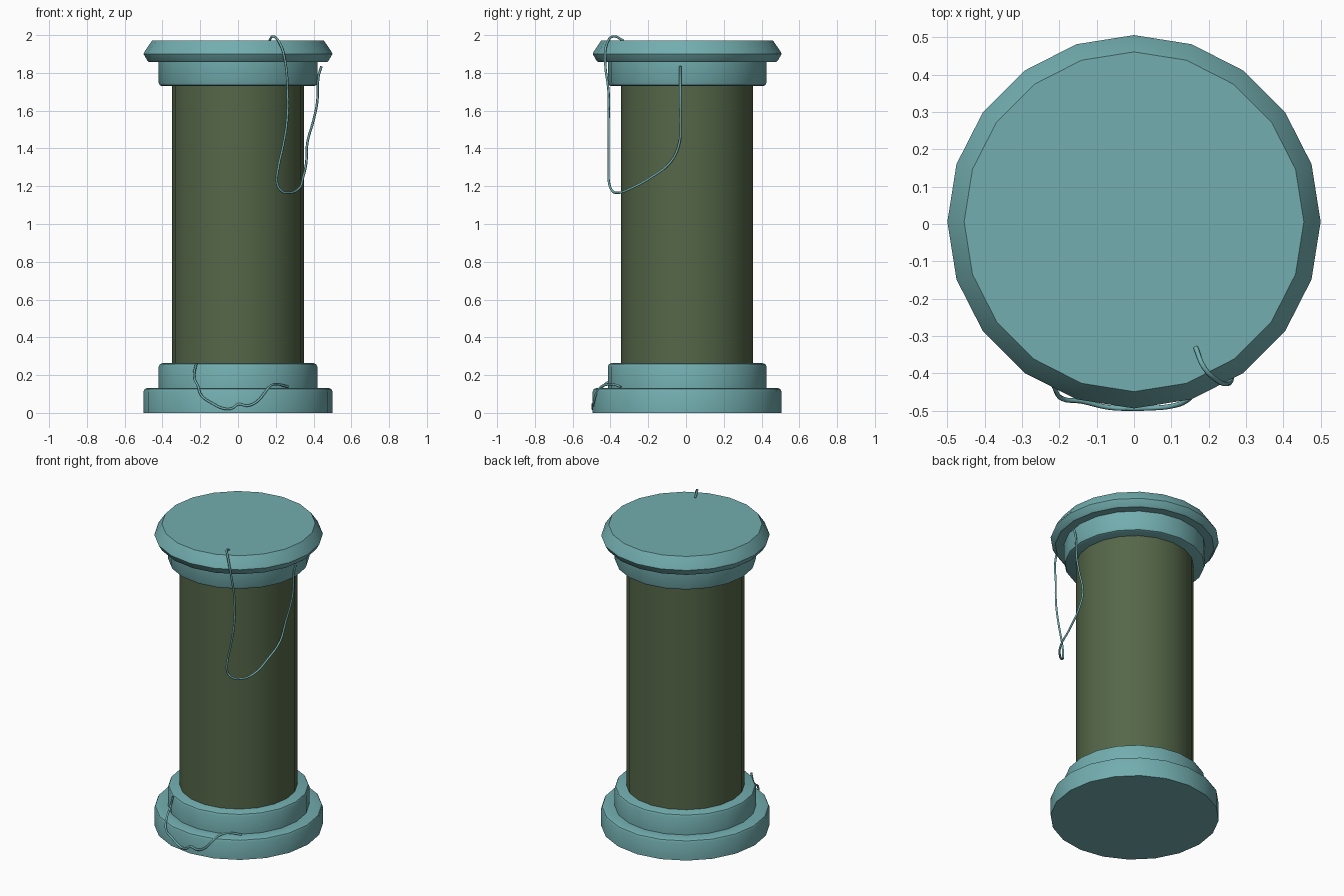
import bpy, bmesh, math

if "Cube" in bpy.data.objects:
    bpy.data.objects.remove(bpy.data.objects["Cube"])

CY = 0.006  # pillar axis sits slightly behind centre; the front wire fills the rest


def material(name, rgb):
    m = bpy.data.materials.new(name)
    m.diffuse_color = (*rgb, 1)
    m.use_nodes = True
    m.node_tree.nodes["Principled BSDF"].inputs["Base Color"].default_value = m.diffuse_color
    return m


teal = material("teal_stone", (0.17, 0.42, 0.43))
green = material("green_shaft", (0.09, 0.135, 0.065))


def smooth(ob):
    bpy.ops.object.select_all(action='DESELECT')
    ob.select_set(True)
    bpy.context.view_layer.objects.active = ob
    bpy.ops.object.shade_smooth_by_angle(angle=math.radians(30))


def lathe(name, profile, mat, sides=20):
    """Revolve (radius, z) points; close with flat caps."""
    bm = bmesh.new()
    rings = []
    for r, z in profile:
        rings.append([bm.verts.new((r * math.sin(2 * math.pi * i / sides),
                                    CY + r * math.cos(2 * math.pi * i / sides), z))
                      for i in range(sides)])
    for a, b in zip(rings, rings[1:]):
        for i in range(sides):
            j = (i + 1) % sides
            bm.faces.new((a[i], a[j], b[j], b[i]))
    bm.faces.new(rings[0])
    bm.faces.new(rings[-1])
    bmesh.ops.recalc_face_normals(bm, faces=bm.faces)
    me = bpy.data.meshes.new(name)
    bm.to_mesh(me)
    bm.free()
    me.materials.append(mat)
    ob = bpy.data.objects.new(name, me)
    bpy.context.collection.objects.link(ob)
    smooth(ob)
    return ob


def wire(name, points, radius=0.0065):
    """Smooth round tube through the points."""
    cu = bpy.data.curves.new(name, 'CURVE')
    cu.dimensions = '3D'
    cu.bevel_depth = radius
    cu.bevel_resolution = 1
    cu.use_fill_caps = True
    cu.resolution_u = 4
    sp = cu.splines.new('BEZIER')
    sp.bezier_points.add(len(points) - 1)
    for bp, p in zip(sp.bezier_points, points):
        bp.co = p
        bp.handle_left_type = bp.handle_right_type = 'AUTO'
    cu.materials.append(teal)
    ob = bpy.data.objects.new(name, cu)
    bpy.context.collection.objects.link(ob)


# stepped base
lathe("base", [(0.5, 0), (0.5, 0.113), (0.494, 0.126), (0.482, 0.131),
               (0.42, 0.131), (0.42, 0.245), (0.414, 0.258), (0.402, 0.263)], teal)
# shaft
lathe("shaft", [(0.35, 0.262), (0.35, 1.732)], green)
# stepped capital with flared rim
lathe("capital", [(0.402, 1.73), (0.414, 1.735), (0.42, 1.748), (0.42, 1.858),
                  (0.472, 1.858), (0.48, 1.865), (0.5, 1.9), (0.495, 1.912),
                  (0.455, 1.971)], teal)

# vine hanging from the capital round the right side
wire("hanging_vine", [
    (0.165, -0.33, 1.97), (0.188, -0.385, 1.993), (0.22, -0.417, 1.96),
    (0.25, -0.428, 1.86), (0.262, -0.41, 1.7), (0.26, -0.41, 1.55),
    (0.24, -0.41, 1.42), (0.212, -0.41, 1.29), (0.207, -0.407, 1.215),
    (0.23, -0.39, 1.175), (0.27, -0.36, 1.165), (0.32, -0.3, 1.185),
    (0.345, -0.18, 1.25), (0.362, -0.08, 1.33), (0.367, -0.035, 1.43),
    (0.4, -0.03, 1.55), (0.42, -0.03, 1.65), (0.426, -0.03, 1.78),
    (0.442, -0.03, 1.835)])

# vine draped over the front of the base
wire("base_vine", [
    (-0.22, -0.36, 0.262), (-0.233, -0.365, 0.2), (-0.212, -0.44, 0.142),
    (-0.192, -0.468, 0.09), (-0.14, -0.475, 0.053), (-0.07, -0.491, 0.022),
    (-0.03, -0.494, 0.025), (0.0, -0.494, 0.046), (0.05, -0.493, 0.038),
    (0.1, -0.488, 0.06), (0.14, -0.474, 0.105), (0.165, -0.45, 0.138),
    (0.2, -0.4, 0.152), (0.265, -0.345, 0.138)])
